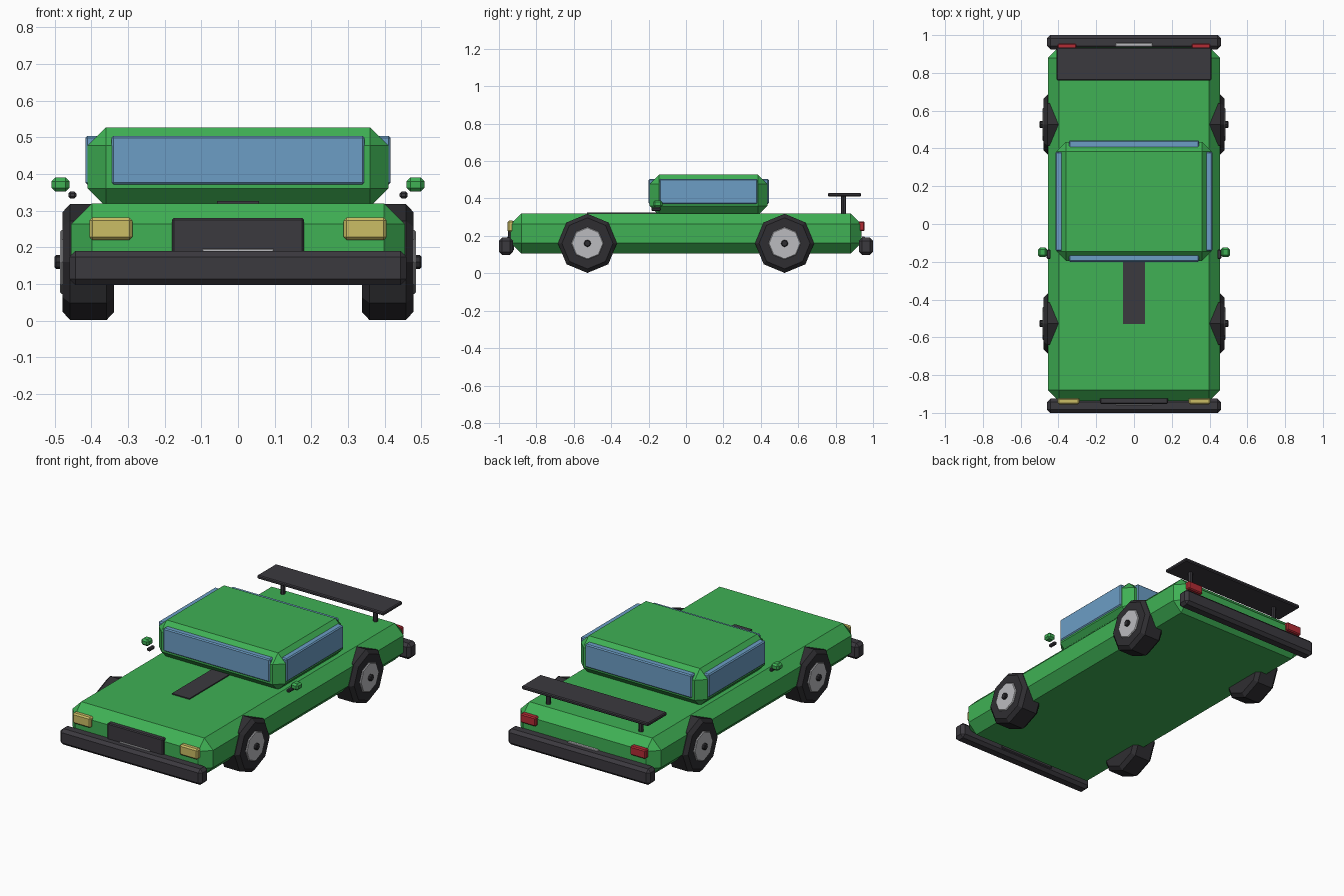
import bpy
import bmesh
import math
from mathutils import Matrix

cube = bpy.data.objects.get("Cube")
if cube:
    bpy.data.objects.remove(cube, do_unlink=True)


def material(name, r, g, b):
    m = bpy.data.materials.new(name)
    m.use_nodes = True
    m.diffuse_color = (r, g, b, 1)
    m.node_tree.nodes["Principled BSDF"].inputs["Base Color"].default_value = (r, g, b, 1)
    return m


GREEN = material("green paint", 0.05, 0.44, 0.09)
GLASS = material("blue glass", 0.15, 0.34, 0.56)
TRIM = material("dark trim", 0.044, 0.041, 0.049)
RUBBER = material("tyre rubber", 0.028, 0.027, 0.031)
SILVER = material("silver", 0.5, 0.5, 0.52)
YELLOW = material("headlight yellow", 0.6, 0.51, 0.13)
RED = material("tail light red", 0.45, 0.025, 0.035)


def finish(name, bm, mat, bevel):
    mesh = bpy.data.meshes.new(name)
    bm.to_mesh(mesh)
    bm.free()
    mesh.materials.append(mat)
    obj = bpy.data.objects.new(name, mesh)
    bpy.context.collection.objects.link(obj)
    if bevel:
        mod = obj.modifiers.new("chamfer", "BEVEL")
        mod.width = bevel
        mod.segments = 1
        mod.limit_method = "ANGLE"
        mod.angle_limit = math.radians(60)
    return obj


def box(name, x, y, z, mat, bevel=0.0):
    """Chamfered box from (low, high) ranges on each axis."""
    bm = bmesh.new()
    size = [b - a for a, b in (x, y, z)]
    mid = [(a + b) / 2 for a, b in (x, y, z)]
    bmesh.ops.create_cube(bm, size=1, matrix=Matrix.Translation(mid) @ Matrix.Diagonal((*size, 1)))
    return finish(name, bm, mat, bevel)


def disc(name, x, y, z, radius, mat, bevel=0.0, axis="X", sides=8):
    """Cylinder; its extent along the axis is given as a (low, high) range."""
    bm = bmesh.new()
    if axis == "X":
        span, mid, turn = x, (sum(x) / 2, y, z), Matrix.Rotation(math.pi / 2, 4, "Y")
    else:
        span, mid, turn = z, (x, y, sum(z) / 2), Matrix.Identity(4)
    bmesh.ops.create_cone(bm, cap_ends=True, segments=sides, radius1=radius, radius2=radius,
                          depth=span[1] - span[0], matrix=Matrix.Translation(mid) @ turn)
    return finish(name, bm, mat, bevel)


def side_range(s, a, b):
    return tuple(sorted((s * a, s * b)))


# Body and cabin
box("body", (-0.455, 0.455), (-0.937, 0.937), (0.105, 0.32), GREEN, 0.057)
box("cabin", (-0.41, 0.41), (-0.195, 0.435), (0.31, 0.527), GREEN, 0.05)

# Windscreen and rear window
box("windscreen", (-0.345, 0.345), (-0.2, -0.16), (0.37, 0.504), GLASS, 0.006)
box("rear_window", (-0.345, 0.345), (0.4, 0.443), (0.37, 0.504), GLASS, 0.006)

# Front fittings and bonnet stripe
box("grille", (-0.18, 0.18), (-0.952, -0.92), (0.12, 0.28), TRIM, 0.005)
box("bonnet_stripe", (-0.057, 0.057), (-0.53, -0.15), (0.315, 0.326), TRIM)

# Bumpers and number plates at both ends
for s, end in ((-1, "front"), (1, "rear")):
    box(end + "_bumper", (-0.46, 0.46), side_range(s, 0.925, 1.0), (0.097, 0.19), TRIM, 0.017)
    box(end + "_plate", (-0.097, 0.097), side_range(s, 0.94, 0.957), (0.13, 0.196), SILVER, 0.002)

# Rear spoiler board
box("spoiler", (-0.41, 0.41), (0.76, 0.935), (0.41, 0.43), TRIM, 0.005)

for s, side in ((1, "left"), (-1, "right")):
    box(side + "_window", side_range(s, 0.375, 0.416), (-0.143, 0.382), (0.37, 0.504), GLASS, 0.006)
    box(side + "_headlight", side_range(s, 0.288, 0.405), (-0.955, -0.92), (0.22, 0.281), YELLOW, 0.008)
    box(side + "_tail_light", side_range(s, 0.305, 0.405), (0.92, 0.955), (0.225, 0.277), RED, 0.006)
    disc(side + "_spoiler_post", s * 0.3, 0.843, (0.31, 0.415), 0.013, TRIM, axis="Z")

    # Door mirror on its short stem
    box(side + "_mirror", side_range(s, 0.46, 0.508), (-0.175, -0.125), (0.352, 0.39), GREEN, 0.01)
    box(side + "_mirror_stem", side_range(s, 0.441, 0.462), (-0.185, -0.135), (0.333, 0.352), TRIM, 0.005)

    # Wheels: octagonal tyre, rim and hub
    for y, end in ((-0.527, "front"), (0.527, "rear")):
        name = end + "_" + side
        disc(name + "_tyre", side_range(s, 0.338, 0.478), y, 0.16, 0.158, RUBBER, 0.02)
        disc(name + "_rim", side_range(s, 0.45, 0.485), y, 0.16, 0.087, SILVER, 0.004)
        disc(name + "_hub", side_range(s, 0.47, 0.5), y, 0.16, 0.019, RUBBER, 0.004)
